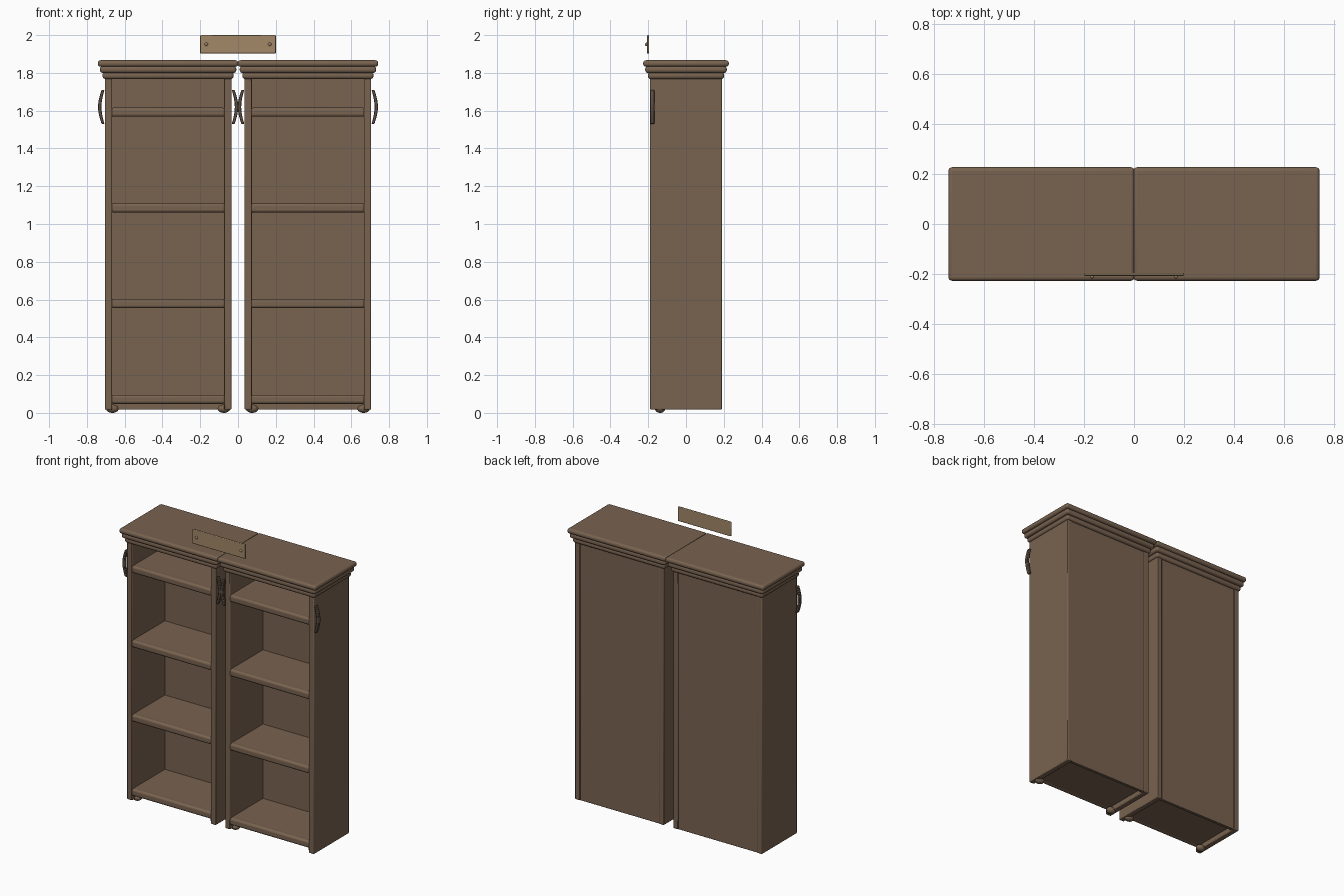
import bpy, math
from mathutils import Vector

cube = bpy.data.objects.get("Cube")
if cube:
    bpy.data.objects.remove(cube)


def material(name, color):
    m = bpy.data.materials.new(name)
    m.use_nodes = True
    m.diffuse_color = (*color, 1)
    m.node_tree.nodes["Principled BSDF"].inputs["Base Color"].default_value = (*color, 1)
    return m


WOOD = material("brown wood", (0.19, 0.125, 0.08))
PLATE = material("tan plate", (0.36, 0.25, 0.14))
IRON = material("dark handle", (0.1, 0.07, 0.05))


def finish(ob, name, mat, bevel=0, segments=2):
    ob.name = name
    ob.data.materials.append(mat)
    if bevel:
        mod = ob.modifiers.new("Rounded edges", 'BEVEL')
        mod.width, mod.segments = bevel, segments
    bpy.ops.object.shade_smooth_by_angle(angle=math.radians(40))
    return ob


def box(name, lo, hi, mat=WOOD, bevel=0.003, segments=2):
    lo, hi = Vector(lo), Vector(hi)
    bpy.ops.mesh.primitive_cube_add(size=1, location=(lo + hi) / 2)
    ob = bpy.context.object
    ob.scale = hi - lo
    bpy.ops.object.transform_apply(location=False, rotation=False, scale=True)
    return finish(ob, name, mat, bevel, segments)


def ball(name, loc, scale, mat):
    bpy.ops.mesh.primitive_uv_sphere_add(segments=20, ring_count=12, radius=1, location=loc)
    ob = bpy.context.object
    ob.scale = scale
    bpy.ops.object.transform_apply(location=False, rotation=False, scale=True)
    return finish(ob, name, mat)


def handle(name, x, out):
    # Bowed strap: inner and outer arcs joined into a prism
    n, verts, faces = 12, [], []
    for i in range(n + 1):
        t = i / n
        z = 1.53 + 0.18 * t
        bow = math.sin(math.pi * t)
        for depth in (0.002 + 0.016 * bow, 0.017 + 0.019 * bow):
            for y in (-0.19, -0.168):
                verts.append((x + out * depth, y, z))
    for i in range(n):
        a, b = 4 * i, 4 * i + 4
        for p, q in ((0, 1), (1, 3), (3, 2), (2, 0)):
            faces.append((a + p, a + q, b + q, b + p))
    faces += [(0, 2, 3, 1), (4 * n, 4 * n + 1, 4 * n + 3, 4 * n + 2)]
    if out < 0:
        faces = [f[::-1] for f in faces]
    mesh = bpy.data.meshes.new(name)
    mesh.from_pydata(verts, [], faces)
    ob = bpy.data.objects.new(name, mesh)
    bpy.context.collection.objects.link(ob)
    bpy.ops.object.select_all(action='DESELECT')
    ob.select_set(True)
    bpy.context.view_layer.objects.active = ob
    finish(ob, name, IRON, 0.003)


def bookcase(side, cx):
    x0, x1 = cx - 0.335, cx + 0.335
    wall = 0.038

    # Side panels, front feet and side handles
    for label, x, d in (("right", x0, 1), ("left", x1, -1)):
        a, b = sorted((x, x + d * wall))
        box(f"{side}_case_{label}_panel", (a, -0.19, 0.017), (b, 0.19, 1.78), bevel=0.005)
        ball(f"{side}_case_{label}_foot", (x + d * 0.04, -0.137, 0.022), (0.033, 0.027, 0.022), WOOD)
        handle(f"{side}_case_{label}_handle", x, -d)

    # Back panel
    box(f"{side}_case_back", (x0 + wall - 0.005, 0.165, 0.017), (x1 - wall + 0.005, 0.185, 1.78))

    # Shelves with rounded front rails
    for i, top in enumerate((0.095, 0.602, 1.108, 1.615)):
        box(f"{side}_case_shelf_{i + 1}", (x0 + 0.03, -0.17, top - 0.045), (x1 - 0.03, 0.17, top))
        box(f"{side}_case_shelf_rail_{i + 1}", (x0 + 0.032, -0.191, top - 0.047),
            (x1 - 0.032, -0.155, top + 0.001), bevel=0.014, segments=4)

    # Stepped crown moulding
    for i, (grow, z0, z1) in enumerate(((0.012, 1.768, 1.803), (0.026, 1.8, 1.836), (0.037, 1.833, 1.867))):
        reach = 0.19 + grow
        box(f"{side}_case_crown_{i + 1}", (x0 - grow, -reach, z0), (x1 + grow, reach, z1),
            bevel=0.0145, segments=4)


bookcase("right", -0.37)
bookcase("left", 0.37)

# Floating name plate with two rivets
box("sign_plate", (-0.2, -0.207, 1.902), (0.2, -0.195, 2.0), PLATE, 0.004)
for x in (-0.168, 0.168):
    ball("sign_rivet", (x, -0.208, 1.951), (0.009, 0.01, 0.009), PLATE)
